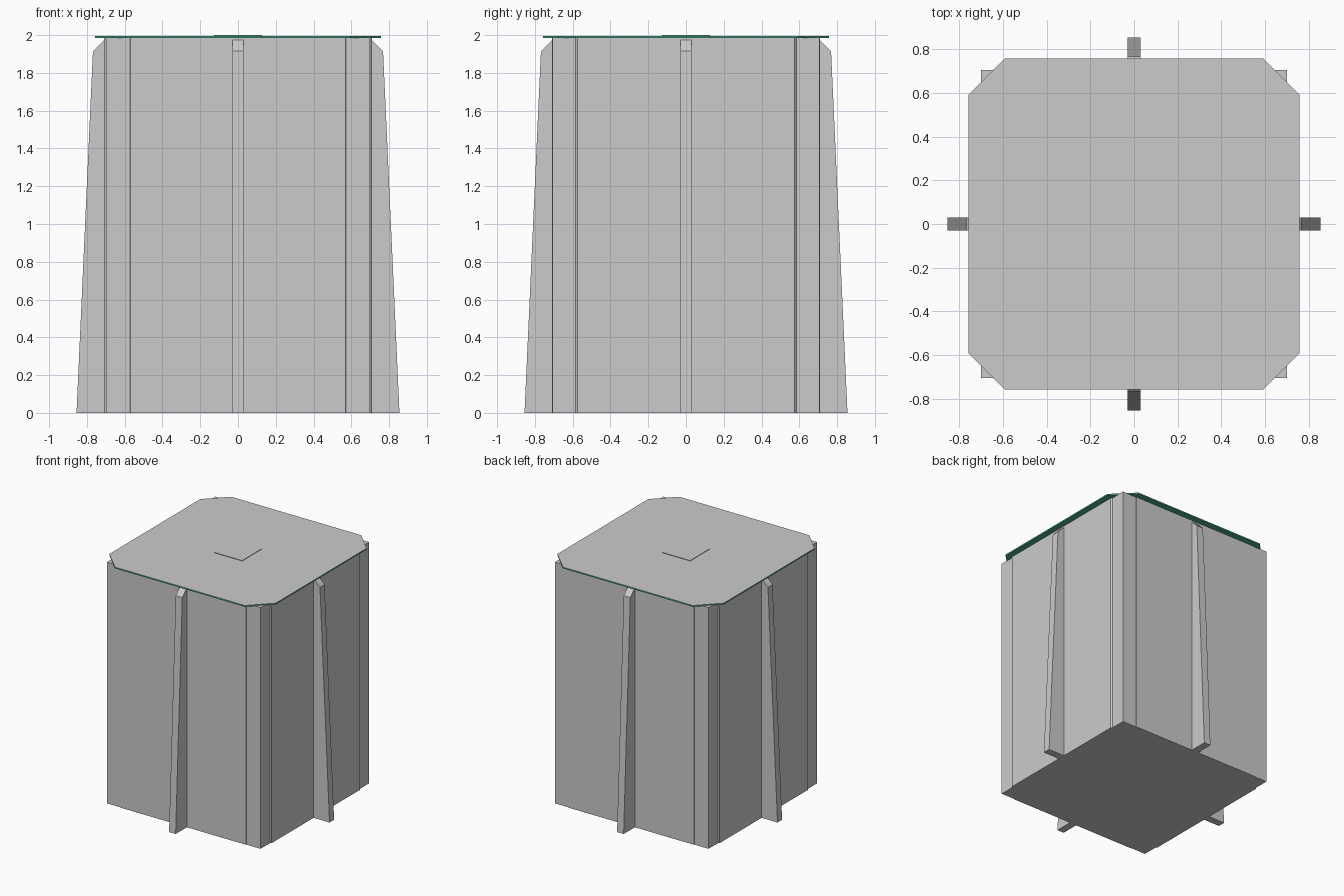
import bpy
import bmesh
from math import pi
from mathutils import Matrix

if "Cube" in bpy.data.objects:
    bpy.data.objects.remove(bpy.data.objects["Cube"])

green = bpy.data.materials.new("green_trim")
green.diffuse_color = (0.08, 0.42, 0.27, 1)
green.use_nodes = True
green.node_tree.nodes["Principled BSDF"].inputs["Base Color"].default_value = green.diffuse_color


def add_mesh(name, bm, material=None):
    bmesh.ops.recalc_face_normals(bm, faces=bm.faces)
    me = bpy.data.meshes.new(name)
    bm.to_mesh(me)
    bm.free()
    ob = bpy.data.objects.new(name, me)
    bpy.context.collection.objects.link(ob)
    if material:
        me.materials.append(material)
    return ob


def prism(name, points, depth, matrix=Matrix(), material=None, open_top=False):
    """Extrude an outline along its local z."""
    bm = bmesh.new()
    lo = [bm.verts.new((x, y, 0)) for x, y in points]
    hi = [bm.verts.new((x, y, depth)) for x, y in points]
    bm.faces.new(lo[::-1])
    if not open_top:
        bm.faces.new(hi)
    n = len(points)
    for i in range(n):
        j = (i + 1) % n
        bm.faces.new((lo[i], lo[j], hi[j], hi[i]))
    bm.transform(matrix)
    return add_mesh(name, bm, material)


def sheet(name, points, z):
    bm = bmesh.new()
    bm.faces.new([bm.verts.new((x, y, z)) for x, y in points])
    ob = add_mesh(name, bm)
    if ob.data.polygons[0].normal.z < 0:
        ob.data.flip_normals()
    return ob


def square(a):
    return [(-a, -a), (a, -a), (a, a), (-a, a)]


# body: one outline with shallow raised wall panels between the corner strips
quarter = [(0.70, -0.706), (0.70, -0.585), (0.71, -0.575),
           (0.71, 0.575), (0.70, 0.585), (0.70, 0.706),
           (0.572, 0.706), (0.57, 0.71), (-0.57, 0.71), (-0.572, 0.706)]
body = quarter + [(-x, -y) for x, y in quarter]
prism("tower_body", body, 1.988)

# four tapered buttresses
profile = [(0.69, 0), (0.855, 0), (0.768, 1.915), (0.708, 1.975), (0.69, 1.975)]
upright = Matrix.Translation((0, 0.03, 0)) @ Matrix.Rotation(pi / 2, 4, 'X')
for i, side in enumerate(("right", "back", "left", "front")):
    prism("buttress_" + side, profile, 0.06,
          Matrix.Rotation(i * pi / 2, 4, 'Z') @ upright)

# overhanging eight-sided lid: green rim and underside, grey top
a, b = 0.758, 0.592
octagon = [(a, -b), (a, b), (b, a), (-b, a), (-a, b), (-a, -b), (-b, -a), (b, -a)]
prism("lid_rim", octagon, 0.011, Matrix.Translation((0, 0, 1.985)), green, True)
sheet("lid_top", octagon, 1.996)

# small raised hatch in the middle of the lid
prism("hatch_rim", square(0.126), 0.004, Matrix.Translation((0, 0, 1.996)), green, True)
sheet("hatch_top", square(0.126), 2.0)
